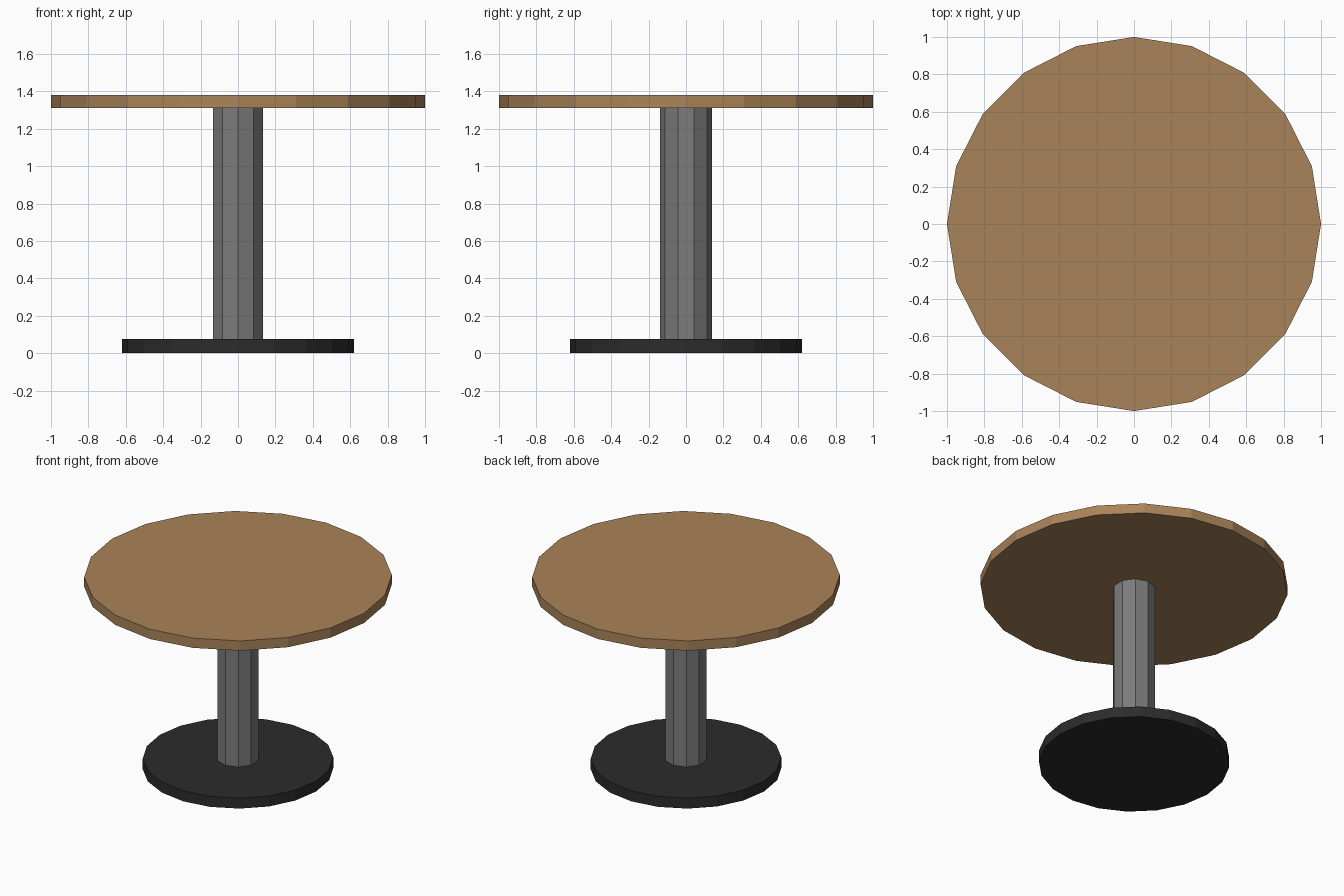
import bpy

if "Cube" in bpy.data.objects:
    bpy.data.objects.remove(bpy.data.objects["Cube"])


def material(name, color):
    mat = bpy.data.materials.new(name)
    mat.diffuse_color = (*color, 1)
    mat.use_nodes = True
    mat.node_tree.nodes["Principled BSDF"].inputs["Base Color"].default_value = mat.diffuse_color
    return mat


def disc(name, sides, radius, z0, z1, mat=None):
    bpy.ops.mesh.primitive_cylinder_add(vertices=sides, radius=radius, depth=z1 - z0,
                                        location=(0, 0, (z0 + z1) / 2))
    obj = bpy.context.object
    obj.name = name
    if mat:
        obj.data.materials.append(mat)
    return obj


wood = material("wood", (0.40, 0.23, 0.10))
black = material("black_metal", (0.025, 0.025, 0.025))
steel = material("grey_metal", (0.20, 0.20, 0.20))

# Floor plate
disc("base", 20, 0.62, 0.0, 0.075, black)
# Ten-sided pedestal
disc("column", 10, 0.14, 0.075, 1.31, steel)
# Round table top
disc("table_top", 20, 1.0, 1.31, 1.38, wood)
